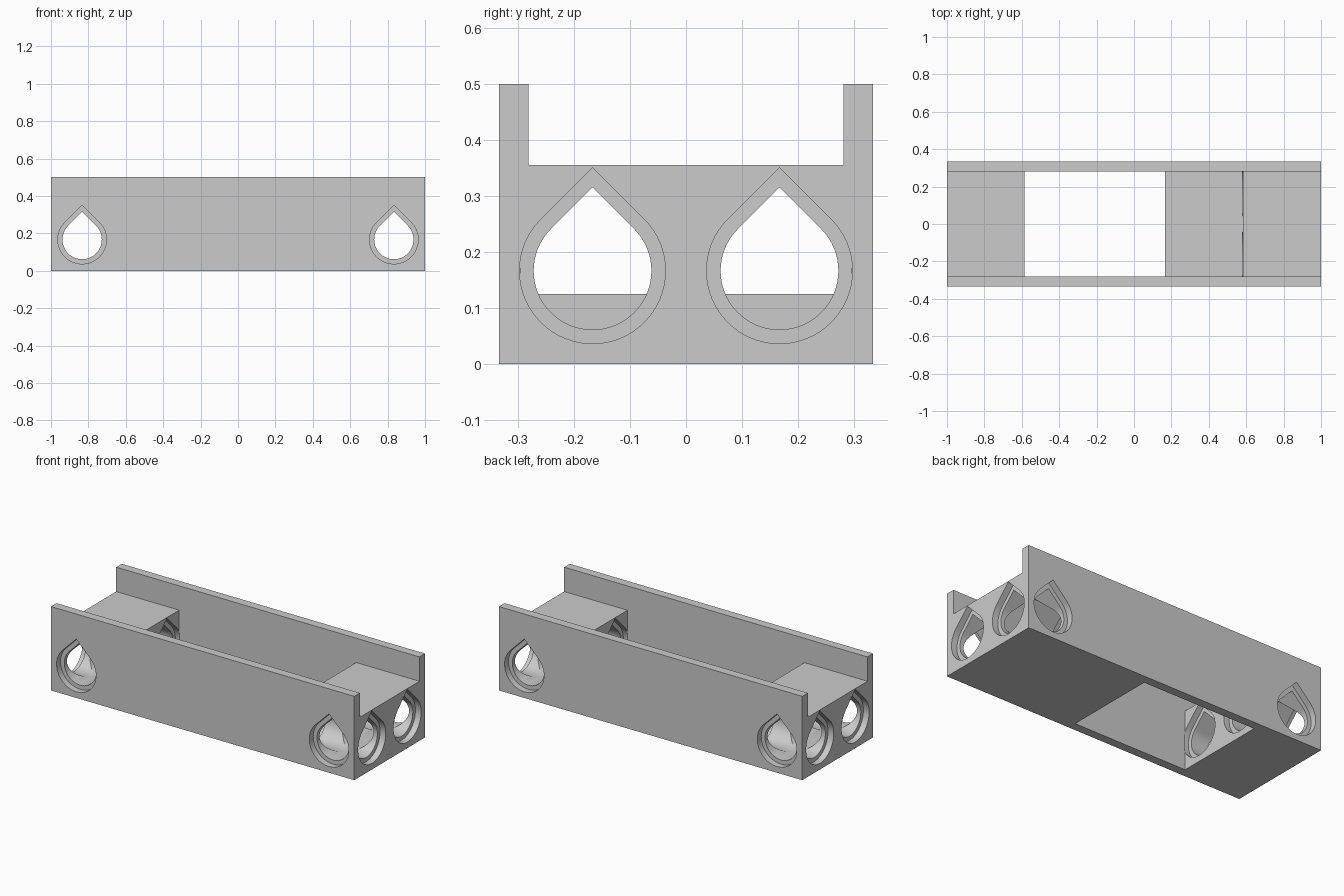
import bpy
import bmesh
import math

if "Cube" in bpy.data.objects:
    bpy.data.objects.remove(bpy.data.objects["Cube"], do_unlink=True)

PITCH = 1 / 3             # grid spacing of the connector holes
INNER = 0.585             # inner face of the end blocks
HOLE_R, RIM_R = 0.105, 0.13
RIM_DEPTH = 0.0375
OVER = 0.002              # cutter overrun

grey = bpy.data.materials.new("light grey plastic")
grey.use_nodes = True
grey.diffuse_color = (0.6, 0.6, 0.6, 1)
grey.node_tree.nodes["Principled BSDF"].inputs["Base Color"].default_value = (0.6, 0.6, 0.6, 1)


def prism(name, profile, axis, start, end):
    """Extrude a (horizontal, z) profile along the x or y axis."""
    bm = bmesh.new()

    def place(u, v, t):
        return bm.verts.new((t, u, v) if axis == "X" else (u, t, v))

    a = [place(u, v, start) for u, v in profile]
    b = [place(u, v, end) for u, v in profile]
    bm.faces.new(a)
    bm.faces.new(b[::-1])
    n = len(profile)
    for i in range(n):
        j = (i + 1) % n
        bm.faces.new((a[j], a[i], b[i], b[j]))
    bmesh.ops.recalc_face_normals(bm, faces=bm.faces)
    mesh = bpy.data.meshes.new(name)
    bm.to_mesh(mesh)
    bm.free()
    obj = bpy.data.objects.new(name, mesh)
    bpy.context.collection.objects.link(obj)
    mesh.materials.append(grey)
    return obj


def teardrop(centre, radius, steps=48):
    """Circle with a pointed roof at 45 degrees."""
    z = PITCH / 2
    angles = [math.radians(135 + 270 * i / steps) for i in range(steps + 1)]
    points = [(centre + radius * math.cos(a), z + radius * math.sin(a)) for a in angles]
    return points + [(centre, z + radius * math.sqrt(2))]


def cut(target, cutter):
    cutter.hide_render = True
    mod = target.modifiers.new("cut", "BOOLEAN")
    mod.operation = "DIFFERENCE"
    mod.solver = "EXACT"
    mod.object = cutter
    bpy.context.view_layer.objects.active = target
    bpy.ops.object.modifier_apply(modifier=mod.name)
    bpy.data.objects.remove(cutter, do_unlink=True)


def cut_tunnel(target, axis, centre, start, end):
    """Teardrop tunnel with a wider recess at both mouths."""
    cut(target, prism("tunnel", teardrop(centre, HOLE_R), axis, start - OVER, end + OVER))
    for a, b in ((start - OVER, start + RIM_DEPTH), (end - RIM_DEPTH, end + OVER)):
        cut(target, prism("recess", teardrop(centre, RIM_R), axis, a, b))


# Solid beam
beam = prism("beam_body", [(-1, 0), (1, 0), (1, 0.5), (-1, 0.5)], "Y", -PITCH, PITCH)

# Channel between the side walls: end decks, raised floor and open bay
channel = [(-1.1, 0.6), (-1.1, 0.355), (-INNER, 0.355), (-INNER, -0.1), (0.166, -0.1),
           (0.166, 0.125), (INNER - OVER, 0.125), (INNER - OVER, 0.355), (1.1, 0.355), (1.1, 0.6)]
cut(beam, prism("channel", channel, "Y", -0.281, 0.281))

# Connector holes: two lengthwise and one crosswise in each end block
for side in (-1, 1):
    start, end = sorted((side, side * (INNER - OVER)))
    for y in (-PITCH / 2, PITCH / 2):
        cut_tunnel(beam, "X", y, start, end)
    cut_tunnel(beam, "Y", side * (1 - PITCH / 2), -PITCH, PITCH)

# Smooth the round bores, keep the edges crisp
bpy.ops.object.select_all(action="DESELECT")
beam.select_set(True)
bpy.context.view_layer.objects.active = beam
bpy.ops.object.shade_smooth_by_angle(angle=math.radians(30))
